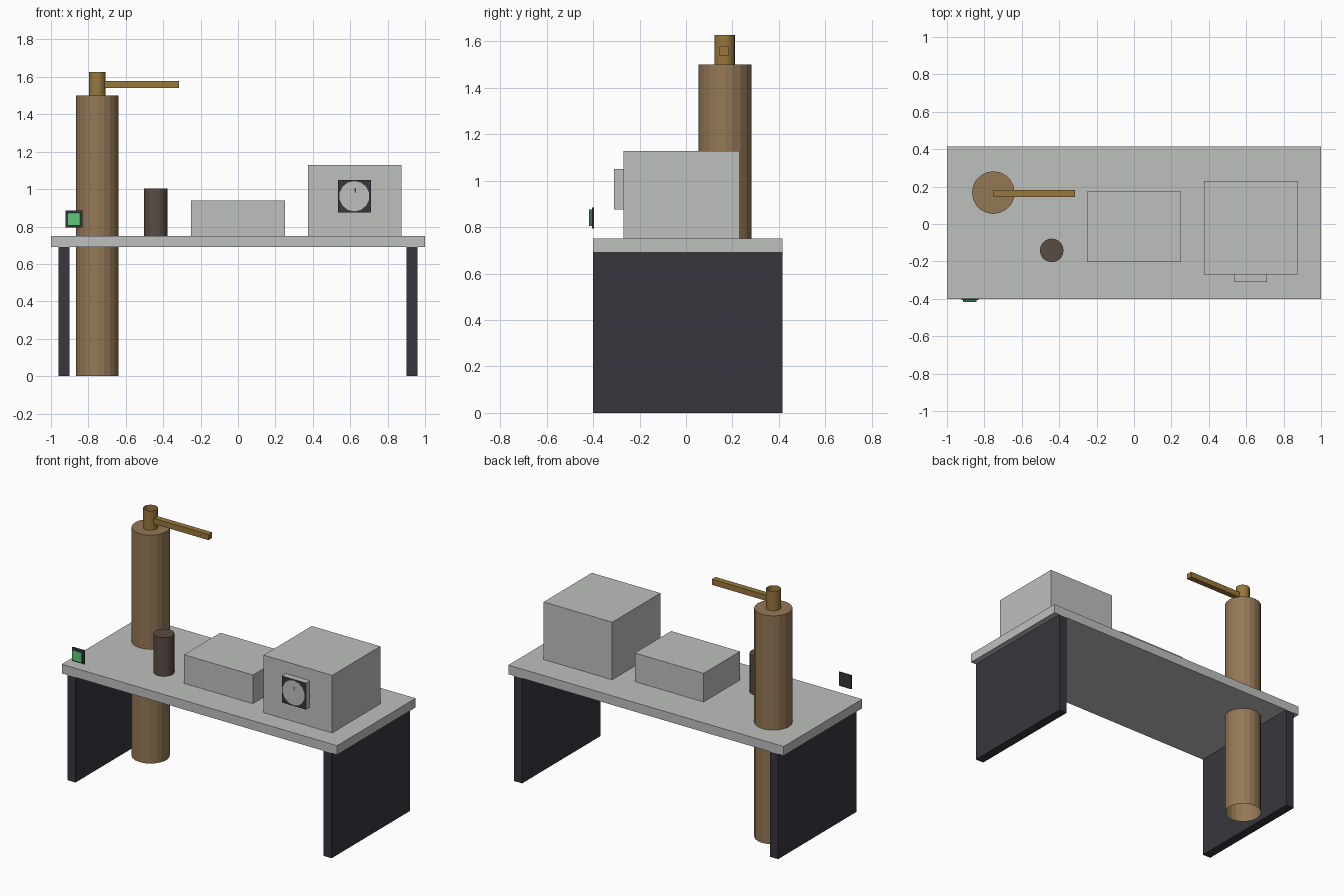
import bpy
import bmesh
from mathutils import Matrix, Vector

cube = bpy.data.objects.get("Cube")
if cube:
    bpy.data.objects.remove(cube, do_unlink=True)


def material(name, *rgb):
    """Flat colour from 0-255 display values, stored as linear."""
    linear = [((c / 255 + 0.055) / 1.055) ** 2.4 for c in rgb]
    mat = bpy.data.materials.new(name)
    mat.use_nodes = True
    mat.diffuse_color = (*linear, 1)
    mat.node_tree.nodes["Principled BSDF"].inputs["Base Color"].default_value = (*linear, 1)
    return mat


GREY = material("light grey", 190, 192, 190)
DARK = material("charcoal", 56, 54, 62)
BROWN = material("bronze brown", 148, 120, 86)
BRASS = material("brass", 152, 120, 60)
JUG = material("dark brown", 90, 76, 68)
GREEN = material("screen green", 96, 200, 122)
RIM = material("deep green", 52, 118, 72)


def finish(bm, name, *mats):
    mesh = bpy.data.meshes.new(name)
    bm.to_mesh(mesh)
    bm.free()
    for mat in mats:
        mesh.materials.append(mat)
    obj = bpy.data.objects.new(name, mesh)
    bpy.context.collection.objects.link(obj)
    return obj


def box(name, x, y, z, *mats):
    """Box from (min, max) ranges; a second material colours the front face."""
    bm = bmesh.new()
    spans = (x, y, z)
    centre = Vector([(a + b) / 2 for a, b in spans])
    size = Vector([b - a for a, b in spans])
    bmesh.ops.create_cube(bm, size=1, matrix=Matrix.Translation(centre) @ Matrix.Diagonal((*size, 1)))
    bm.normal_update()
    for face in bm.faces:
        if len(mats) > 1 and face.normal.y < -0.9:
            face.material_index = 1
    return finish(bm, name, *mats)


def cylinder(name, x, y, z, radius, mat, top=True, bottom=True):
    """Upright faceted cylinder with optional end caps."""
    bm = bmesh.new()
    place = Matrix.Translation((x, y, sum(z) / 2))
    bmesh.ops.create_cone(bm, cap_ends=True, segments=20, radius1=radius, radius2=radius,
                          depth=z[1] - z[0], matrix=place)
    bm.normal_update()
    openings = [f for f in bm.faces
                if (f.normal.z > 0.9 and not top) or (f.normal.z < -0.9 and not bottom)]
    bmesh.ops.delete(bm, geom=openings, context='FACES')
    return finish(bm, name, mat)


def front_plate(name, points, y, mat):
    """Thin flat shape facing the front, from (x, z) points."""
    bm = bmesh.new()
    face = bm.faces.new([bm.verts.new((px, y, pz)) for px, pz in points])
    face.normal_update()
    if face.normal.y > 0:
        face.normal_flip()
    return finish(bm, name, mat)


# Table
DEPTH = (-0.40, 0.415)
box("table_top", (-1, 1), DEPTH, (0.69, 0.75), GREY)
for side, x in (("right", (-0.96, -0.90)), ("left", (0.90, 0.96))):
    box(side + "_leg_panel", x, DEPTH, (0, 0.69), DARK)

# Tall column with post and swing arm
cylinder("column", -0.752, 0.168, (0, 1.5), 0.114, BROWN, bottom=False)
cylinder("column_post", -0.752, 0.166, (1.5, 1.627), 0.044, BRASS, top=False, bottom=False)
box("swing_arm", (-0.752, -0.315), (0.144, 0.182), (1.54, 1.577), BRASS)

# Items standing on the table
cylinder("canister", -0.44, -0.141, (0.75, 1.004), 0.063, JUG)
box("low_case", (-0.25, 0.25), (-0.203, 0.174), (0.75, 0.938), GREY)
box("large_case", (0.375, 0.873), (-0.27, 0.23), (0.75, 1.128), GREY)

# Gauge on the large case
box("gauge_housing", (0.535, 0.71), (-0.31, -0.27), (0.875, 1.05), GREY, DARK)
bm = bmesh.new()
bmesh.ops.create_circle(bm, cap_ends=True, segments=14, radius=0.081,
                        matrix=Matrix.Translation((0.622, -0.312, 0.962)) @ Matrix.Rotation(1.5708, 4, 'X'))
finish(bm, "gauge_dial", GREY)
front_plate("gauge_needle", [(0.621, 1.002), (0.632, 1.002), (0.629, 0.975)], -0.314, DARK)

# Small display at the table's front edge
box("display_back", (-0.921, -0.832), (-0.405, -0.397), (0.795, 0.885), DARK)
screen = box("display_screen", (-0.914, -0.842), (-0.418, -0.405), (0.805, 0.875), RIM)
screen.data.materials.append(GREEN)
bm = bmesh.new()
bm.from_mesh(screen.data)
bm.normal_update()
front = [f for f in bm.faces if f.normal.y < -0.9]
bmesh.ops.inset_region(bm, faces=front, thickness=0.006)
front[0].material_index = 1
bm.to_mesh(screen.data)
bm.free()
